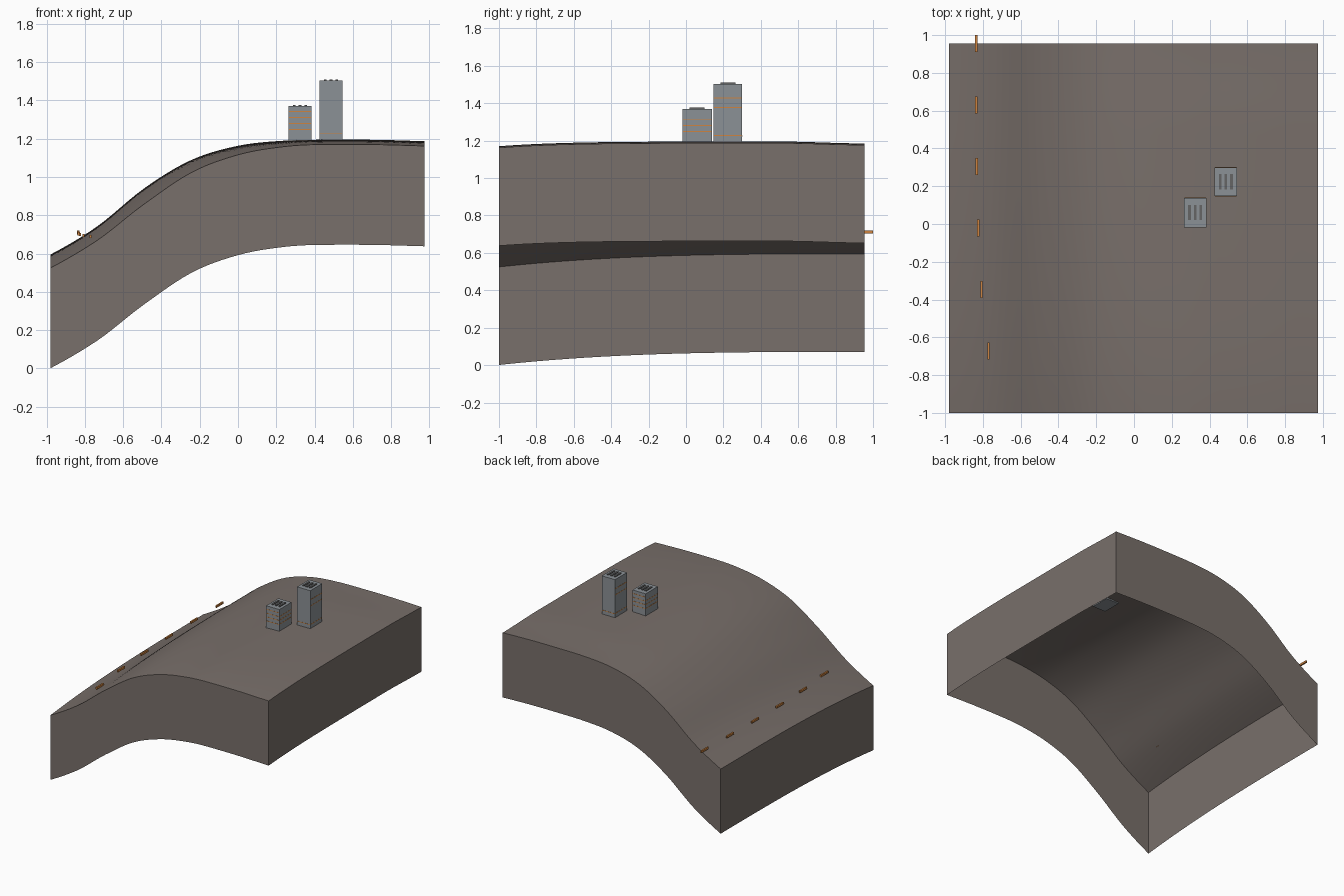
import bpy, bmesh, math
from mathutils import Vector

if "Cube" in bpy.data.objects:
    bpy.data.objects.remove(bpy.data.objects["Cube"], do_unlink=True)


def material(name, rgb):
    m = bpy.data.materials.new(name)
    m.use_nodes = True
    m.diffuse_color = (*rgb, 1)
    m.node_tree.nodes["Principled BSDF"].inputs["Base Color"].default_value = (*rgb, 1)
    return m


EARTH = material("brown grey earth", (0.19, 0.16, 0.145))
WALL = material("blue grey wall", (0.26, 0.285, 0.305))
ORANGE = material("orange", (0.62, 0.23, 0.05))
DARK = material("dark vent", (0.13, 0.13, 0.13))

X0, X1, Y0, Y1 = -0.98, 0.975, -1.0, 0.955
SKIRT = 0.524
PROFILE = [0.595, 0.742, 0.94, 1.088, 1.163, 1.19, 1.195, 1.194, 1.187]


def smooth(a, b, v):
    t = min(max((v - a) / (b - a), 0), 1)
    return t * t * (3 - 2 * t)


def ridge(x):
    # Smooth curve through the evenly spaced slope profile
    u = (x - X0) / (X1 - X0) * (len(PROFILE) - 1)
    i = min(max(int(u), 0), len(PROFILE) - 2)
    t = u - i
    p1, p2 = PROFILE[i], PROFILE[i + 1]
    p0 = PROFILE[i - 1] if i else p1 - 0.11
    p3 = PROFILE[i + 2] if i + 2 < len(PROFILE) else 2 * p2 - p1
    return p1 + 0.5 * t * (p2 - p0 + t * (2 * p0 - 5 * p1 + 4 * p2 - p3
                                          + t * (3 * (p1 - p2) + p3 - p0)))


def ground(x, y):
    # Slope sags towards the front, the plateau only at its rims
    s = (Y1 - y) / (Y1 - Y0)
    left = (0.07 + 0.012 * math.exp(-((x + 0.5) / 0.2) ** 2)) * s ** 3
    right = 0.025 * s ** 6 + 0.01 * smooth(0.5, Y1, y)
    w = smooth(-0.45, 0.45, x)
    return ridge(x) - left * (1 - w) - right * w


def finish(name, bm, mats):
    me = bpy.data.meshes.new(name)
    bm.to_mesh(me)
    bm.free()
    for m in mats:
        me.materials.append(m)
    ob = bpy.data.objects.new(name, me)
    bpy.context.collection.objects.link(ob)
    return ob


def add_box(bm, lo, hi, index=0):
    lo, hi = Vector(lo), Vector(hi)
    verts = bmesh.ops.create_cube(bm, size=1)["verts"]
    for v in verts:
        v.co = (lo + hi) / 2 + v.co * (hi - lo)
    for f in {f for v in verts for f in v.link_faces}:
        f.material_index = index


# Terrain: curved sheet with an open-bottomed skirt
N = 48
bm = bmesh.new()
bmesh.ops.create_grid(bm, x_segments=N, y_segments=N, size=0.5)
for v in bm.verts:
    x = X0 + (v.co.x + 0.5) * (X1 - X0)
    y = Y0 + (v.co.y + 0.5) * (Y1 - Y0)
    v.co = (x, y, ground(x, y))
rim = [e for e in bm.edges if e.is_boundary]
new = bmesh.ops.extrude_edge_only(bm, edges=rim)["geom"]
for v in new:
    if isinstance(v, bmesh.types.BMVert):
        v.co.z -= SKIRT
bmesh.ops.recalc_face_normals(bm, faces=bm.faces)
if max(bm.faces, key=lambda f: f.calc_center_median().z).normal.z < 0:
    bmesh.ops.reverse_faces(bm, faces=bm.faces)
terrain = finish("terrain", bm, [EARTH])
bpy.context.view_layer.objects.active = terrain
terrain.select_set(True)
bpy.ops.object.shade_smooth_by_angle(angle=math.radians(30))


def tower(name, x0, x1, y0, y1, top, front_rows, side_rows):
    # Wall block, lit floor strips and three roof vents
    bm = bmesh.new()
    add_box(bm, (x0, y0, 1.183), (x1, y1, top))
    e, h = 0.0012, 0.0025
    for z in front_rows:
        for y in (y0, y1):
            add_box(bm, (x0 + 0.002, y - e, z - h), (x1 - 0.002, y + e, z + h), 1)
    for z in side_rows:
        for x in (x0, x1):
            add_box(bm, (x - e, y0 + 0.002, z - h), (x + e, y1 - 0.002, z + h), 1)
    cx, cy = (x0 + x1) / 2, (y0 + y1) / 2
    for k in (-1, 0, 1):
        x = cx + k * 0.03
        add_box(bm, (x - 0.007, cy - 0.04, top - 0.002), (x + 0.007, cy + 0.04, top + 0.007), 2)
    finish(name, bm, [WALL, ORANGE, DARK])


tower("short_tower", 0.265, 0.383, -0.018, 0.138, 1.37,
      (1.248, 1.28, 1.31, 1.342), (1.25, 1.282, 1.312))
tower("tall_tower", 0.427, 0.545, 0.147, 0.3, 1.503, (1.226,), (1.228, 1.378, 1.428))

# Row of short marker bars along the slope
for i, x in enumerate((-0.77, -0.807, -0.825, -0.832, -0.835, -0.835)):
    y = -0.672 + i * 0.3254
    z = max(ground(x, min(y, Y1)) + 0.006, 0.69 + i * 0.0045)
    bm = bmesh.new()
    add_box(bm, (x - 0.006, y - 0.045, z - 0.008), (x + 0.006, y + 0.045, z + 0.008))
    finish(f"marker_bar_{i + 1}", bm, [ORANGE])
